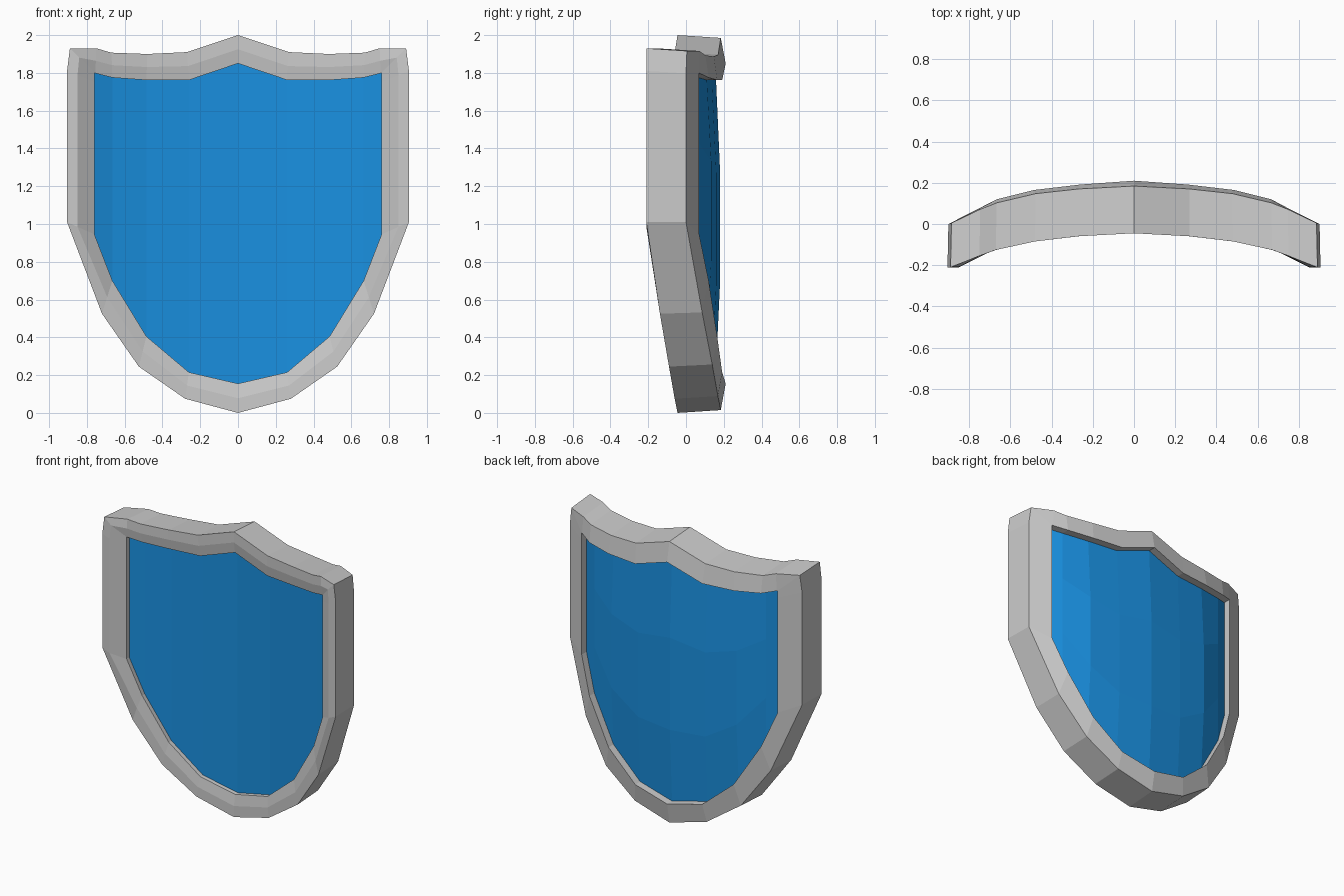
import bpy, bmesh

if "Cube" in bpy.data.objects:
    bpy.data.objects.remove(bpy.data.objects["Cube"])


def interp(table, x):
    """Piecewise-linear lookup, symmetric in x."""
    x = abs(x)
    for (x0, y0), (x1, y1) in zip(table, table[1:]):
        if x <= x1:
            return y0 + (y1 - y0) * (x - x0) / (x1 - x0)
    return table[-1][1]


def finish(bm, name, color=None):
    bmesh.ops.recalc_face_normals(bm, faces=bm.faces)
    mesh = bpy.data.meshes.new(name)
    bm.to_mesh(mesh)
    bm.free()
    obj = bpy.data.objects.new(name, mesh)
    bpy.context.collection.objects.link(obj)
    if color:
        mat = bpy.data.materials.new(name + "_paint")
        mat.diffuse_color = color
        mat.use_nodes = True
        mat.node_tree.nodes["Principled BSDF"].inputs["Base Color"].default_value = mat.diffuse_color
        mesh.materials.append(mat)
    return obj


# Depth curves (x -> y): the shield is curved, its middle set towards +y
FRONT = [(0, -.045), (.28, -.06), (.525, -.09), (.72, -.138), (.85, -.21), (.91, -.21)]
BACK_OUT = [(0, .184), (.27, .17), (.5, .145), (.7, .095), (.9, 0)]
BACK_IN = [(0, .21), (.255, .192), (.485, .165), (.665, .12), (.76, .07)]

# Half outline of the rim: outer x, outer z, inner x, inner z
HALF = [(0, 2.0, 0, 1.85), (.27, 1.91, .26, 1.762), (.48, 1.90, .485, 1.762),
        (.67, 1.907, .665, 1.775), (.75, 1.93, .755, 1.798), (.89, 1.93, .76, 1.80),
        (.905, 1.81, .76, 1.75), (.905, 1.01, .76, .945), (.72, .525, .665, .70),
        (.525, .245, .485, .405), (.28, .075, .26, .215), (0, 0, 0, .155)]

# Rim: a five-sided section carried around the outline
stations = HALF + [(-a, b, -c, d) for a, b, c, d in HALF[-2:0:-1]]
bm = bmesh.new()
rings = []
for ox, oz, ix, iz in stations:
    t = .62 if abs(ox) > .88 else .5
    mx, mz = ix + (ox - ix) * t, iz + (oz - iz) * t
    pts = [(ox, interp(FRONT, ox), oz),
           (mx, interp(FRONT, mx), mz),
           (ix, interp(FRONT, ix) + .012, iz),
           (ix, interp(BACK_IN, ix), iz),
           (ox * .995, interp(BACK_OUT, ox), 1 + (oz - 1) * .985)]
    rings.append([bm.verts.new(p) for p in pts])
for i, a in enumerate(rings):
    b = rings[(i + 1) % len(rings)]
    for k in range(5):
        n = (k + 1) % 5
        bm.faces.new((a[k], a[n], b[n], b[k]))
finish(bm, "shield_rim")

# Panel: recessed front sheet and slightly domed back sheet, closed at the edge
COLS = [(0, .155, 1.85), (.26, .215, 1.762), (.485, .405, 1.762),
        (.665, .70, 1.775), (.762, .945, 1.80)]
cols = [(-x, lo, hi) for x, lo, hi in COLS[:0:-1]] + COLS
ROWS = [0, .3, .68, 1]
bm = bmesh.new()
edges = []
for side in ("front", "back"):
    grid = []
    for x, lo, hi in cols:
        column = []
        for t in ROWS:
            if side == "front":
                y = interp(FRONT, x) + .042
            else:
                dome = .024 if 0 < t < 1 and abs(x) < .6 else 0
                y = interp(BACK_IN, x) - .055 + dome
            column.append(bm.verts.new((x, y, lo - .003 + (hi - lo + .006) * t)))
        grid.append(column)
    for a, b in zip(grid, grid[1:]):
        for j in range(len(ROWS) - 1):
            bm.faces.new((a[j], b[j], b[j + 1], a[j + 1]))
bmesh.ops.bridge_loops(bm, edges=[e for e in bm.edges if e.is_boundary])
finish(bm, "shield_panel", (.01, .28, .75, 1))
